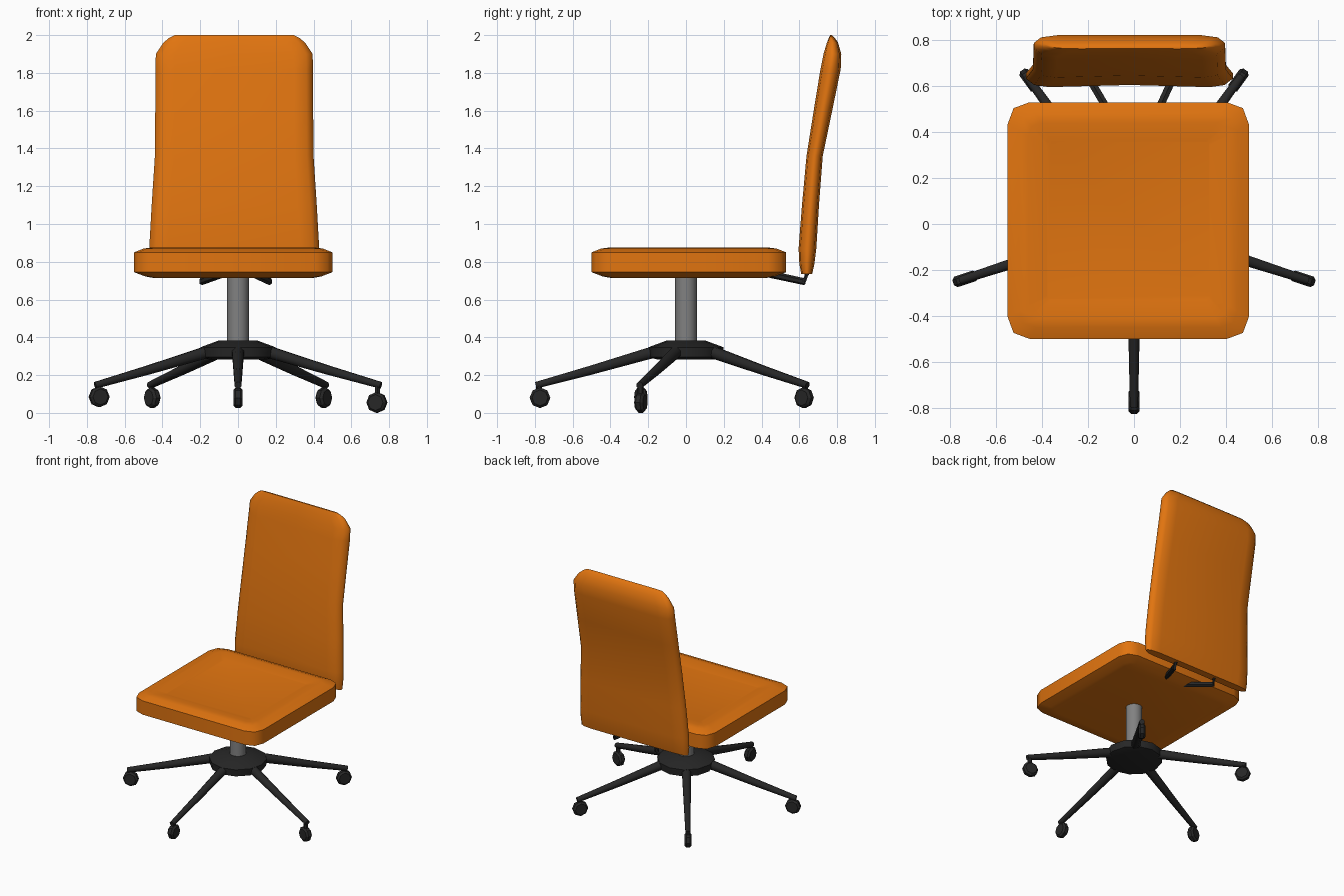
import bpy, bmesh, math
from mathutils import Vector, Matrix

if "Cube" in bpy.data.objects:
    bpy.data.objects.remove(bpy.data.objects["Cube"])


def material(name, rgb):
    m = bpy.data.materials.new(name)
    m.diffuse_color = (*rgb, 1)
    m.use_nodes = True
    m.node_tree.nodes["Principled BSDF"].inputs["Base Color"].default_value = m.diffuse_color
    return m


ORANGE = material("orange fabric", (0.75, 0.175, 0.005))
BLACK = material("black plastic", (0.02, 0.02, 0.02))
GREY = material("grey metal", (0.22, 0.22, 0.22))


def loft(name, rings, mat, angle=40):
    """Skin a list of equal-length closed rings and cap both ends."""
    bm = bmesh.new()
    loops = [[bm.verts.new(p) for p in ring] for ring in rings]
    n = len(loops[0])
    for a, b in zip(loops, loops[1:]):
        for i in range(n):
            j = (i + 1) % n
            bm.faces.new((a[i], a[j], b[j], b[i]))
    bm.faces.new(loops[0][::-1])
    bm.faces.new(loops[-1])
    bmesh.ops.recalc_face_normals(bm, faces=bm.faces)
    mesh = bpy.data.meshes.new(name)
    bm.to_mesh(mesh)
    bm.free()
    mesh.materials.append(mat)
    ob = bpy.data.objects.new(name, mesh)
    bpy.context.collection.objects.link(ob)
    bpy.ops.object.select_all(action='DESELECT')
    ob.select_set(True)
    bpy.context.view_layer.objects.active = ob
    bpy.ops.object.shade_smooth_by_angle(angle=math.radians(angle))
    return ob


def circle(r, z, n, x=0, y=0):
    return [(x + r * math.cos(math.tau * i / n), y + r * math.sin(math.tau * i / n), z)
            for i in range(n)]


def tube(name, points, radii, mat, n=8, angle=50):
    """Tapered tube through points, with rings on the mitre planes."""
    pts = [Vector(p) for p in points]
    rings = []
    for i, p in enumerate(pts):
        d = (pts[min(i + 1, len(pts) - 1)] - pts[max(i - 1, 0)]).normalized()
        up = Vector((0, 0, 1)) if abs(d.z) < 0.9 else Vector((0, 1, 0))
        side = d.cross(up).normalized()
        up = side.cross(d)
        rings.append([p + radii[i] * (math.cos(t) * side + math.sin(t) * up)
                      for t in (math.tau * (k + 0.5) / n for k in range(n))])
    return loft(name, rings, mat, angle)


# Seat cushion: rounded square rings, slightly dished on top
def seat_ring(z, inset):
    hx, hy, c = 0.525 - inset, 0.515 - inset, 0.095 - 0.45 * inset
    pts = []
    for sx, sy in ((1, 1), (-1, 1), (-1, -1), (1, -1)):
        corner = [(hx, hy - c), (hx - c * 0.27, hy - c * 0.27), (hx - c, hy)]
        if sx * sy < 0:
            corner.reverse()
        pts += [(-0.025 + sx * a, 0.015 + sy * b, z) for a, b in corner]
    return pts


loft("seat", [seat_ring(z, i) for z, i in (
    (0.715, 0.10), (0.722, 0.06), (0.745, 0.0), (0.85, 0.0),
    (0.87, 0.05), (0.875, 0.09), (0.857, 0.17))], ORANGE, 60)


# Backrest: stacked cross-sections leaning backwards, a little concave in front
def back_ring(z, hw, yf, yb):
    t = yb - yf
    half = [(hw - 0.10, yf), (hw - 0.035, yf + 0.1 * t), (hw, yf + 0.4 * t),
            (hw, yf + 0.65 * t), (hw - 0.03, yf + 0.9 * t), (hw - 0.10, yb)]
    right = [(x, y) for x, y in half]
    left = [(-x, y) for x, y in reversed(half)]
    ring = [(0, yf + 0.1 * t)] + right + [(0, yb)] + left
    return [(x - 0.02, y, z) for x, y in ring]


loft("backrest", [back_ring(*s) for s in (
    (0.735, 0.445, 0.610, 0.668), (0.79, 0.45, 0.600, 0.680),
    (0.87, 0.45, 0.596, 0.690), (1.10, 0.437, 0.614, 0.704),
    (1.36, 0.42, 0.638, 0.724), (1.60, 0.418, 0.676, 0.774),
    (1.82, 0.417, 0.712, 0.819), (1.90, 0.415, 0.728, 0.822),
    (1.96, 0.375, 0.746, 0.805), (1.985, 0.345, 0.756, 0.788),
    (2.0, 0.315, 0.763, 0.773))], ORANGE, 60)

# Gas column
loft("column", [circle(0.057, z, 16) for z in (0.33, 0.72)], GREY)

# Base hub
loft("base_hub", [circle(r, z, 12) for r, z in
                  ((0.15, 0.282), (0.195, 0.295), (0.2, 0.347), (0.10, 0.384))], BLACK, 30)

# Five legs, each with a caster stem and wheel rolling in the leg's plane
wheel_z = (0.08, 0.055, 0.08, 0.08, 0.085)
for k in range(5):
    a = math.radians(-90 + 72 * k)
    d = Vector((math.cos(a), math.sin(a), 0))
    side = Vector((-d.y, d.x, 0))
    up = Vector((0, 0, 1))

    def at(r, z):
        return d * r + up * z

    tube(f"leg_{k + 1}", [at(0.10, 0.335), at(0.20, 0.314), at(0.50, 0.227), at(0.795, 0.146)],
         [0.034, 0.033, 0.026, 0.019], BLACK)
    zc = wheel_z[k]
    tube(f"caster_stem_{k + 1}", [at(0.778, 0.15), at(0.775, zc)], [0.016, 0.016], BLACK, 6)
    c = at(0.773, zc)
    rings = []
    for off, r in ((-0.024, 0.042), (-0.012, 0.055), (0.012, 0.055), (0.024, 0.042)):
        rings.append([c + side * off + r * (math.cos(t) * d + math.sin(t) * up)
                      for t in (math.tau * (i + 0.0) / 8 for i in range(8))])
    loft(f"caster_wheel_{k + 1}", rings, BLACK, 30)

# Two bent brackets joining seat and backrest
for name, x0, x1 in (("left_bracket", -0.08, -0.19), ("right_bracket", 0.08, 0.165)):
    tube(name, [(x0, 0.44, 0.735), (x1, 0.625, 0.695), (x1 * 0.95, 0.65, 0.76)],
         [0.019, 0.019, 0.018], BLACK, 6)
